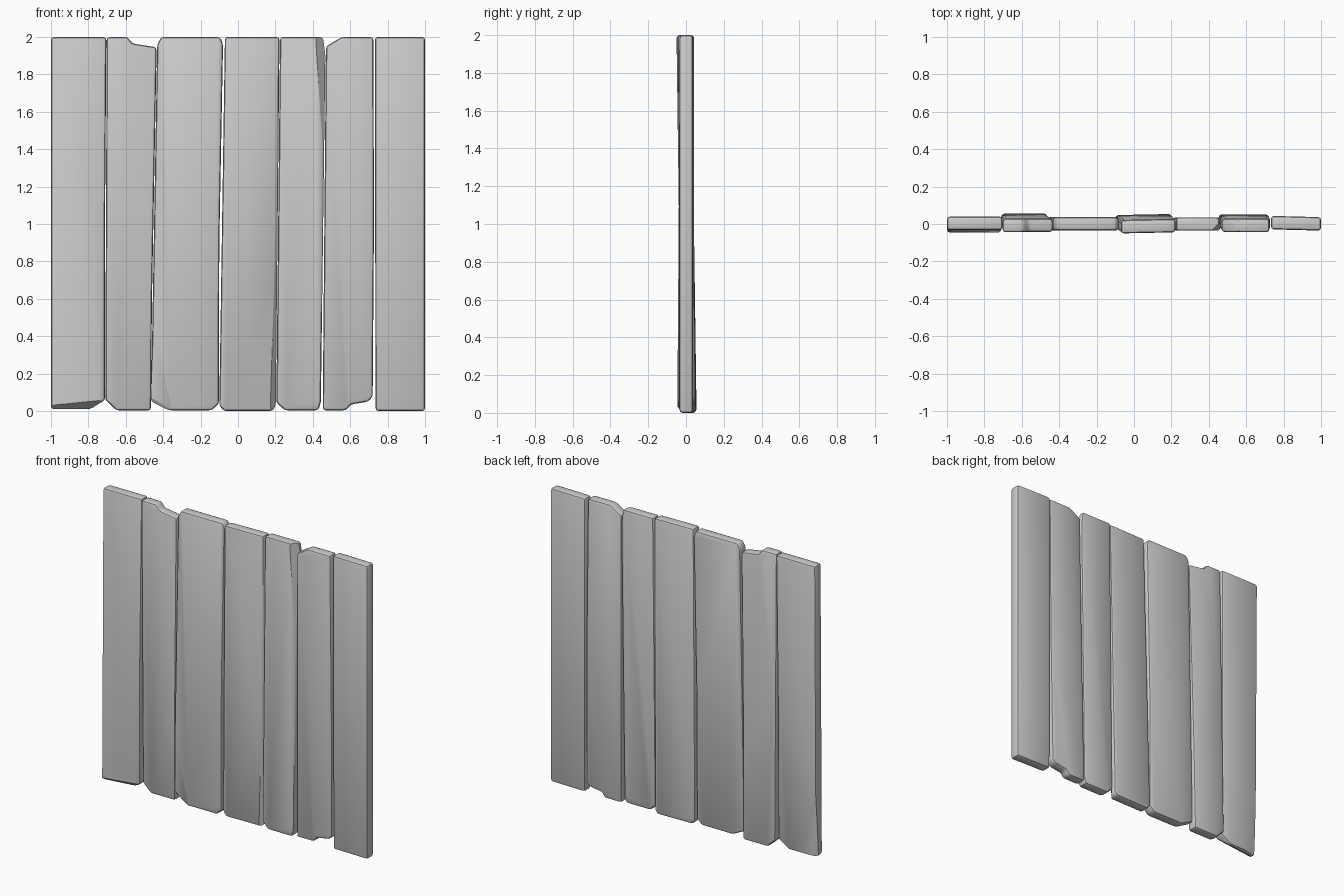
import bpy, bmesh
from mathutils import Vector

if "Cube" in bpy.data.objects:
    bpy.data.objects.remove(bpy.data.objects["Cube"])

THICK = 0.072


def plank(name, outline, y_bottom, y_top, twist=0.0, chips=(), bevel=0.016):
    """Leaning board from an (x, z) outline; rounded edges, then chips sliced off."""
    xm = sum(p[0] for p in outline) / len(outline)
    bm = bmesh.new()

    def ring(side):
        return [bm.verts.new((x, y_bottom + (y_top - y_bottom) * z / 2
                              + twist * (x - xm) + side * THICK / 2, z)) for x, z in outline]
    front, back = ring(-1), ring(1)
    bm.faces.new(front)
    bm.faces.new(back[::-1])
    n = len(outline)
    for i in range(n):
        j = (i + 1) % n
        bm.faces.new((front[i], back[i], back[j], front[j]))
    bmesh.ops.recalc_face_normals(bm, faces=bm.faces[:])
    edges = [e for e in bm.edges if e.calc_face_angle(0) > 0.35]
    bmesh.ops.bevel(bm, geom=edges, offset=bevel, segments=2, profile=0.5,
                    affect='EDGES', clamp_overlap=True)
    for point, normal in chips:
        bmesh.ops.bisect_plane(bm, geom=bm.verts[:] + bm.edges[:] + bm.faces[:], dist=1e-5,
                               plane_co=Vector(point), plane_no=Vector(normal).normalized(),
                               clear_outer=True)
        rim = [e for e in bm.edges if e.is_boundary]
        if rim:
            bmesh.ops.holes_fill(bm, edges=rim, sides=0)
    bmesh.ops.recalc_face_normals(bm, faces=bm.faces[:])
    me = bpy.data.meshes.new(name)
    bm.to_mesh(me)
    bm.free()
    ob = bpy.data.objects.new(name, me)
    bpy.context.collection.objects.link(ob)
    bpy.ops.object.select_all(action='DESELECT')
    bpy.context.view_layer.objects.active = ob
    ob.select_set(True)
    bpy.ops.object.shade_smooth_by_angle(angle=0.6)
    return ob


# Planks from left to right, outlines run counter-clockwise from bottom left
plank("plank_1", [(-1, 0.01), (-0.79, 0.01), (-0.71, 0.06), (-0.712, 0.9), (-0.704, 2), (-1, 2)],
      -0.01, 0.004, chips=[((-0.88, 0.026, 0), (-0.2, 1, -0.05)),
                           ((-0.8, -0.045, 0.05), (0.1, -0.7, -1))])

plank("plank_2", [(-0.71, 0.06), (-0.65, 0.003), (-0.465, 0.003), (-0.46, 0.6), (-0.435, 1.945),
                  (-0.565, 1.965), (-0.59, 2), (-0.702, 2), (-0.706, 1)],
      0.02, -0.008)

plank("plank_3", [(-0.465, 0.05), (-0.37, 0.004), (-0.14, 0.004), (-0.102, 0.04), (-0.1, 0.9),
                  (-0.08, 1.96), (-0.095, 2), (-0.41, 2), (-0.432, 1.96)],
      0.0, 0.002, chips=[((-0.35, -0.035, 0), (-0.2, -1, -0.045)),
                         ((-0.42, -0.034, 0.06), (-0.6, -1, -0.8))])

plank("plank_4", [(-0.1, 0.03), (-0.075, 0), (0.185, 0), (0.202, 0.03), (0.222, 2), (-0.07, 2)],
      0.015, -0.012, twist=0.02, chips=[((0.215, -0.05, 1.7), (1, -0.8, -0.04))])

plank("plank_5", [(0.205, 0.045), (0.25, 0.004), (0.43, 0.004), (0.443, 0.05), (0.467, 1.9),
                  (0.455, 2), (0.225, 2)],
      0.0, 0.0, chips=[((0.458, -0.035, 1.3), (1, -1, 0.06))])

plank("plank_6", [(0.453, 0.004), (0.58, 0.004), (0.602, 0.035), (0.695, 0.05), (0.72, 0.075),
                  (0.727, 1), (0.724, 2), (0.555, 2), (0.47, 1.95)],
      0.016, -0.008)

plank("plank_7", [(0.735, 0), (1, 0), (1, 2), (0.732, 2)], 0.004, 0.004, twist=-0.025)
